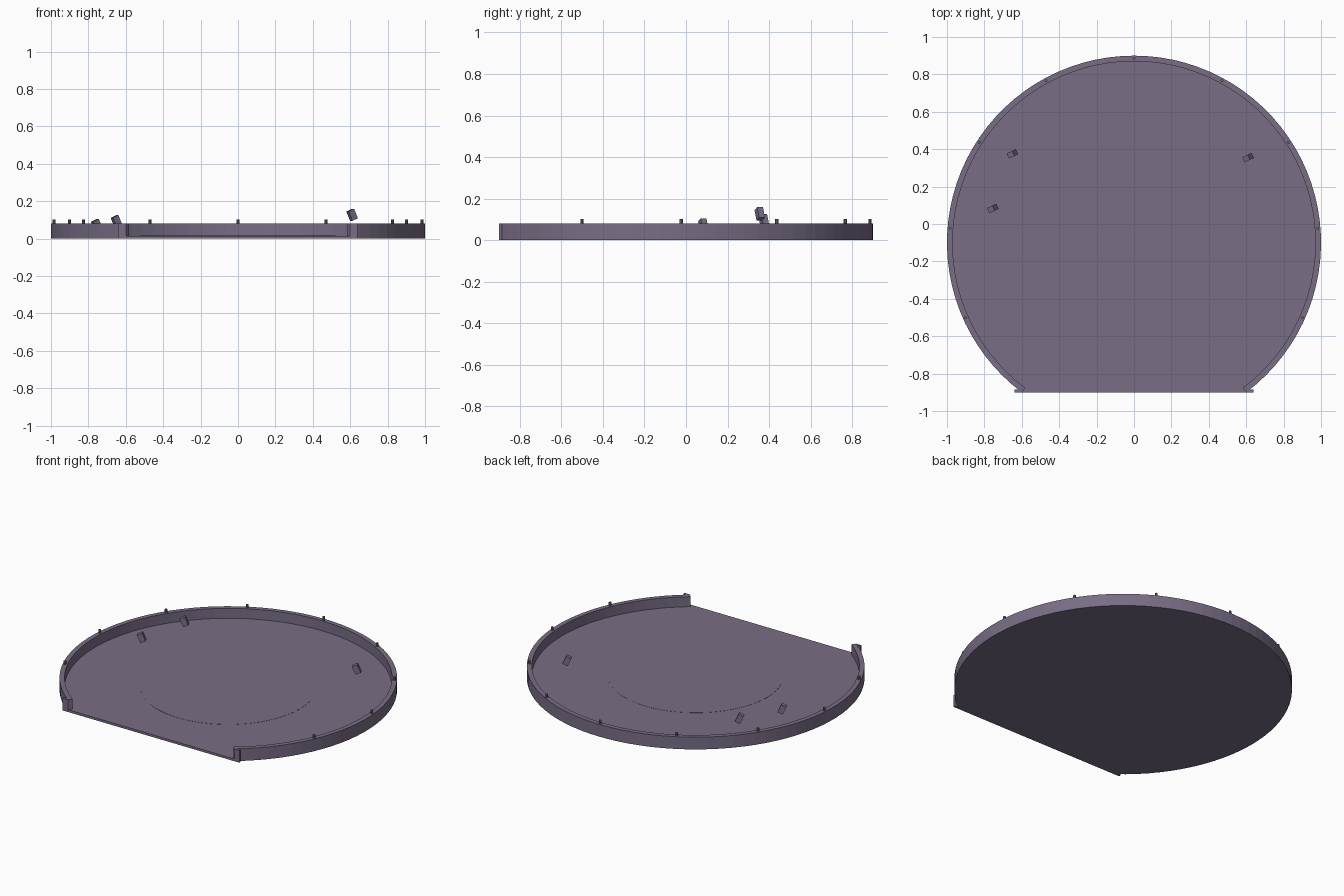
import bpy, bmesh
from math import sin, cos, pi, radians, acos
from mathutils import Vector

old = bpy.data.objects.get("Cube")
if old:
    bpy.data.objects.remove(old, do_unlink=True)

CENTRE_Y = -0.1
OPENING = acos(0.8)          # half angle of the flat front opening
STEPS = 72
FLOOR, RIM = 0.015, 0.08

mat = bpy.data.materials.new("dusky purple")
mat.use_nodes = True
colour = (0.19, 0.155, 0.235, 1)
mat.diffuse_color = colour
mat.node_tree.nodes["Principled BSDF"].inputs["Base Color"].default_value = colour


def polar(radius, angle):
    """Point on the tray circle; angle 0 is the back, pi the front."""
    return radius * sin(angle), CENTRE_Y + radius * cos(angle)


def arc(radius):
    end = pi - OPENING
    return [polar(radius, -end + 2 * end * i / STEPS) for i in range(STEPS + 1)]


def finish(name, bm):
    bmesh.ops.recalc_face_normals(bm, faces=bm.faces)
    mesh = bpy.data.meshes.new(name)
    bm.to_mesh(mesh)
    bm.free()
    mesh.materials.append(mat)
    obj = bpy.data.objects.new(name, mesh)
    bpy.context.collection.objects.link(obj)
    return obj


def prism(name, outline, z0, z1):
    bm = bmesh.new()
    face = bm.faces.new([bm.verts.new((x, y, z0)) for x, y in outline])
    ext = bmesh.ops.extrude_face_region(bm, geom=[face], use_keep_orig=True)
    verts = [g for g in ext["geom"] if isinstance(g, bmesh.types.BMVert)]
    bmesh.ops.translate(bm, verts=verts, vec=(0, 0, z1 - z0))
    return finish(name, bm)


def box(name, centre, size, rotation=(0, 0, 0)):
    bm = bmesh.new()
    bmesh.ops.create_cube(bm, size=1)
    bmesh.ops.scale(bm, vec=size, verts=bm.verts)
    obj = finish(name, bm)
    obj.location = centre
    obj.rotation_euler = rotation
    return obj


# Floor with a straight front edge, and its barely raised centre disc
prism("floor", arc(1.0), 0, FLOOR)
disc = [polar(0.52, 2 * pi * i / 64) for i in range(64)]
prism("floor_disc", disc, FLOOR - 0.005, FLOOR + 0.001)

# Curved rim wall, open at the front
bm = bmesh.new()
rings = []
for (ox, oy), (ix, iy) in zip(arc(1.0), arc(0.97)):
    rings.append([bm.verts.new(p) for p in
                  ((ox, oy, 0), (ox, oy, RIM), (ix, iy, RIM), (ix, iy, 0))])
for a, b in zip(rings, rings[1:]):
    for k in range(4):
        n = (k + 1) % 4
        bm.faces.new((a[k], b[k], b[n], a[n]))
bm.faces.new(rings[0])
bm.faces.new(rings[-1])
finish("rim_wall", bm)

# Small flanges at both ends of the wall
for side, label in ((1, "left"), (-1, "right")):
    box(f"{label}_flange", (side * 0.62, -0.893, RIM / 2), (0.04, 0.014, RIM))

# Pins standing along the top of the rim
for i in range(-4, 5):
    x, y = polar(0.986, radians(28.5 * i))
    bm = bmesh.new()
    bmesh.ops.create_cone(bm, cap_ends=True, segments=8, radius1=0.008,
                          radius2=0.008, depth=0.03)
    finish(f"rim_pin_{i + 5}", bm).location = (x, y, RIM + 0.007)

# Tilted blocks floating above the floor
for i, spot in enumerate(((0.61, 0.355, 0.127), (-0.65, 0.375, 0.093),
                          (-0.755, 0.083, 0.072))):
    box(f"tilted_block_{i + 1}", spot, (0.035, 0.03, 0.055),
        (0, radians(-24), radians(25)))
